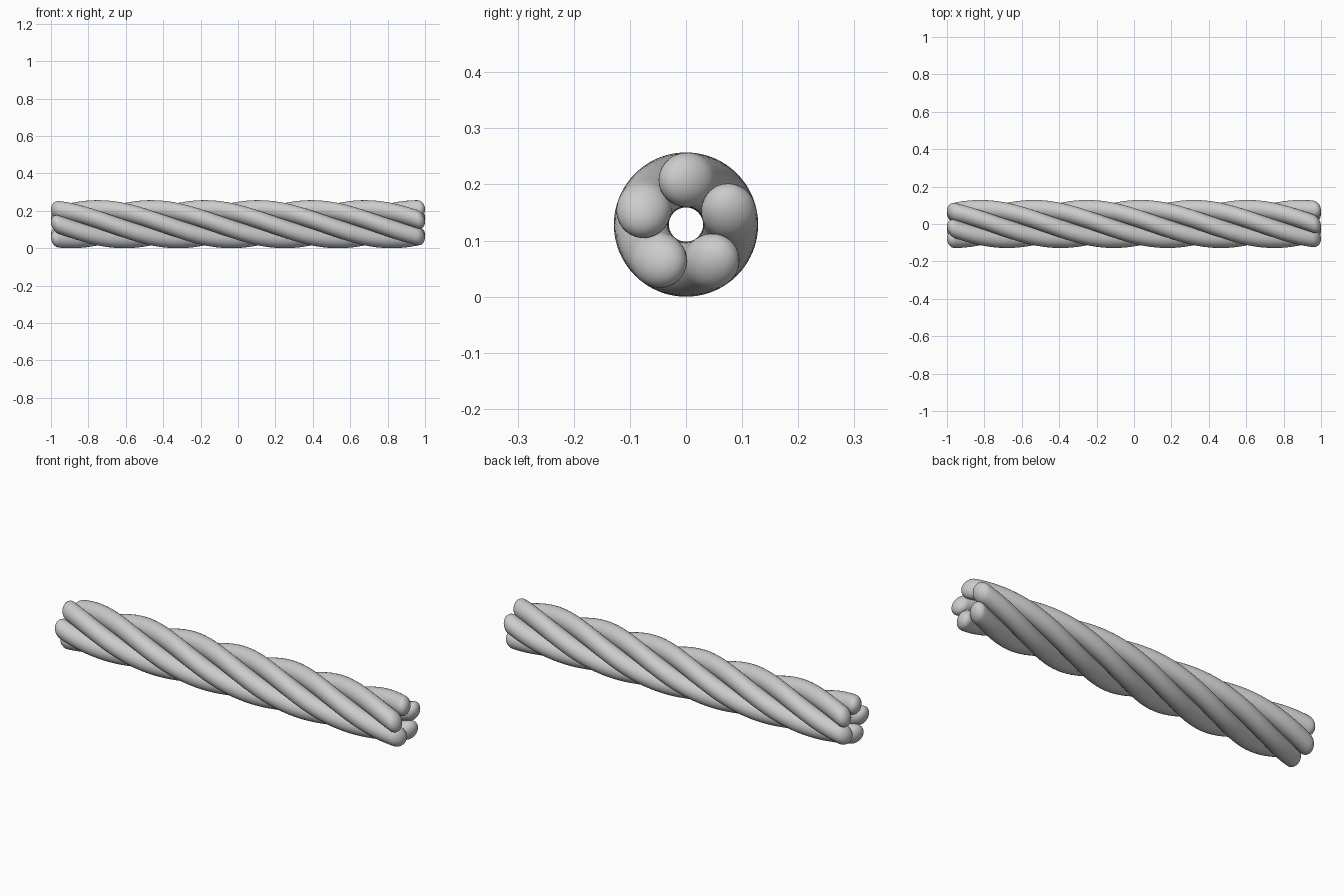
import bpy, bmesh
from math import sin, cos, pi

if "Cube" in bpy.data.objects:
    bpy.data.objects.remove(bpy.data.objects["Cube"])

STRANDS = 5
LAY_R = 0.0795     # distance of strand centre from rope axis
R = 0.049          # strand radius
AXIS_Z = LAY_R + R
TURNS = 1.4        # twist over the whole length
END_ANGLE = 99     # angle of the first strand at x = 1
CAP_LEN = 0.042    # depth of the rounded ends
SIDES, CAP, LENGTH = 32, 8, 96


def stations():
    """(x, section radius) along a capsule, without its two pole points"""
    half = 1.0 - CAP_LEN
    left = [(-half - CAP_LEN * cos(i / CAP * pi / 2), R * sin(i / CAP * pi / 2)) for i in range(1, CAP)]
    body = [(-half + 2 * half * i / LENGTH, R) for i in range(LENGTH + 1)]
    return left + body + [(-x, r) for x, r in reversed(left)]


def twisted(x, dy, dz, phase):
    """place a section point on the strand and twist it round the rope axis"""
    a = phase + TURNS * pi * (x - 1)
    u = LAY_R + dy
    return (x, u * cos(a) - dz * sin(a), AXIS_Z + u * sin(a) + dz * cos(a))


def strand(index):
    phase = END_ANGLE * pi / 180 + index * 2 * pi / STRANDS
    bm = bmesh.new()
    rings = []
    for x, r in stations():
        rings.append([bm.verts.new(twisted(x, r * cos(t), r * sin(t), phase))
                      for t in (2 * pi * k / SIDES for k in range(SIDES))])
    start = bm.verts.new(twisted(-1, 0, 0, phase))
    end = bm.verts.new(twisted(1, 0, 0, phase))
    for k in range(SIDES):
        n = (k + 1) % SIDES
        bm.faces.new((start, rings[0][n], rings[0][k]))
        bm.faces.new((end, rings[-1][k], rings[-1][n]))
        for a, b in zip(rings, rings[1:]):
            bm.faces.new((a[k], a[n], b[n], b[k]))
    bmesh.ops.recalc_face_normals(bm, faces=bm.faces[:])
    for f in bm.faces:
        f.smooth = True
    mesh = bpy.data.meshes.new(f"rope_strand_{index + 1}")
    bm.to_mesh(mesh)
    bm.free()
    bpy.context.collection.objects.link(bpy.data.objects.new(mesh.name, mesh))


# five round-ended strands twisted into a rope
for i in range(STRANDS):
    strand(i)
